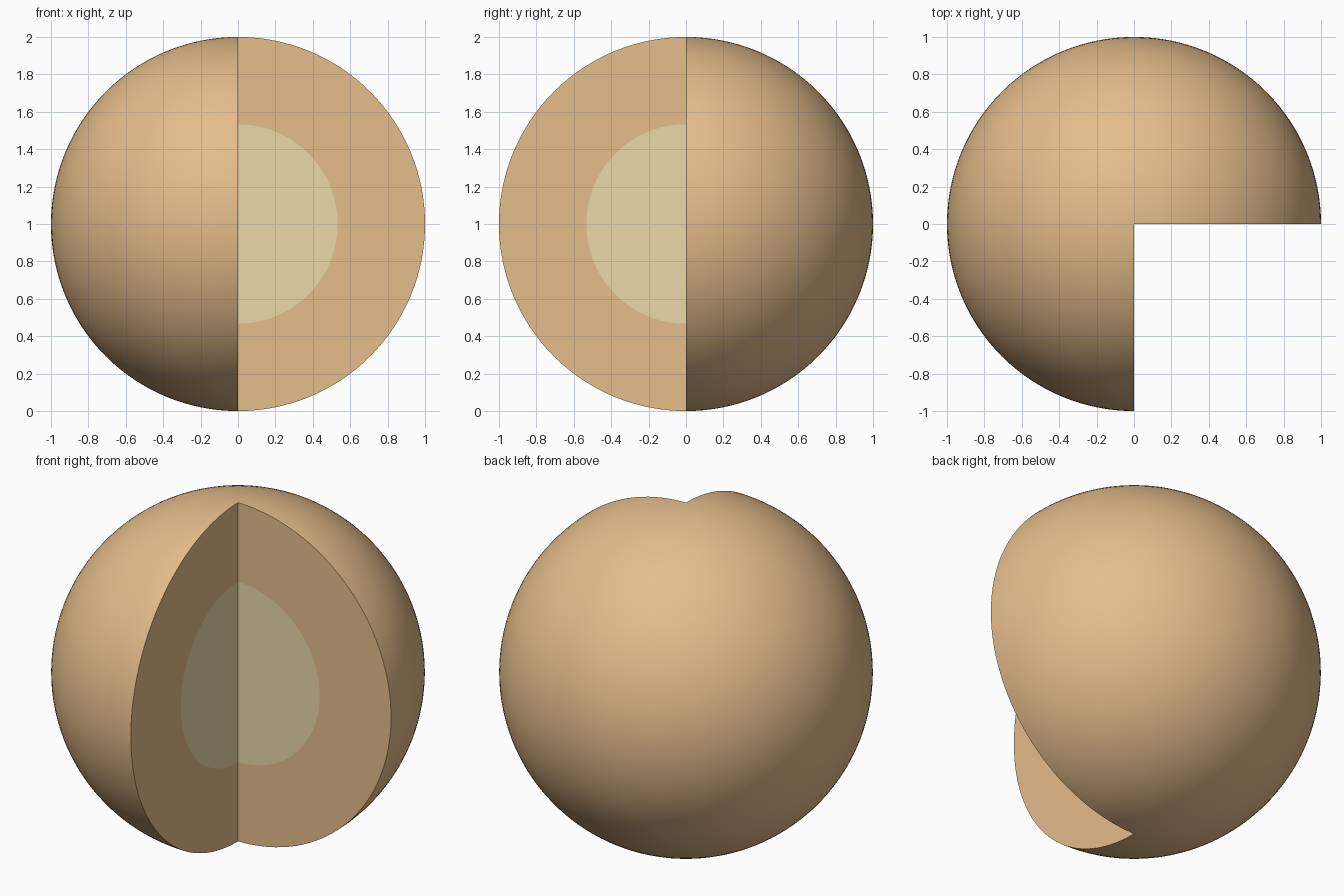
import bpy, bmesh
from math import sin, cos, pi, radians

if "Cube" in bpy.data.objects:
    bpy.data.objects.remove(bpy.data.objects["Cube"])

ARC = 64      # segments from pole to pole
SWEEP = 96    # segments round the remaining 270 degrees


def arc(radius):
    """Half circle from top pole to bottom pole as (r, z)."""
    pts = [(radius * sin(pi * i / ARC), 1 + radius * cos(pi * i / ARC)) for i in range(ARC + 1)]
    pts[-1] = (0.0, 1 - radius)
    return pts


def material(name, color):
    mat = bpy.data.materials.new(name)
    mat.diffuse_color = (*color, 1)
    mat.use_nodes = True
    mat.node_tree.nodes["Principled BSDF"].inputs["Base Color"].default_value = mat.diffuse_color
    return mat


def three_quarter_solid(name, profile, mat):
    """Sweep a closed profile through 270 degrees and cap both cut ends."""
    bm = bmesh.new()
    rings = []
    for k in range(SWEEP + 1):
        a = 1.5 * pi * k / SWEEP
        rings.append([bm.verts.new((r * cos(a), r * sin(a), z)) for r, z in profile])
    n = len(profile)
    for a, b in zip(rings, rings[1:]):
        for j in range(n):
            m = (j + 1) % n
            if profile[j][0] > 1e-6 or profile[m][0] > 1e-6:
                bm.faces.new((a[j], a[m], b[m], b[j]))
    bm.faces.new(rings[0])
    bm.faces.new(rings[-1][::-1])
    bmesh.ops.remove_doubles(bm, verts=bm.verts, dist=1e-5)
    bmesh.ops.recalc_face_normals(bm, faces=bm.faces)
    mesh = bpy.data.meshes.new(name)
    bm.to_mesh(mesh)
    bm.free()
    obj = bpy.data.objects.new(name, mesh)
    bpy.context.collection.objects.link(obj)
    mesh.materials.append(mat)
    bpy.ops.object.select_all(action='DESELECT')
    obj.select_set(True)
    bpy.context.view_layer.objects.active = obj
    bpy.ops.object.shade_smooth_by_angle(angle=radians(30))
    return obj


# Thick outer layer with a round cavity
three_quarter_solid("outer_layer", arc(1.0) + arc(0.533)[::-1],
                    material("tan", (0.78, 0.51, 0.26)))

# Pale core, flush with the cut faces
three_quarter_solid("core", arc(0.533), material("pale_yellow", (0.83, 0.69, 0.40)))
